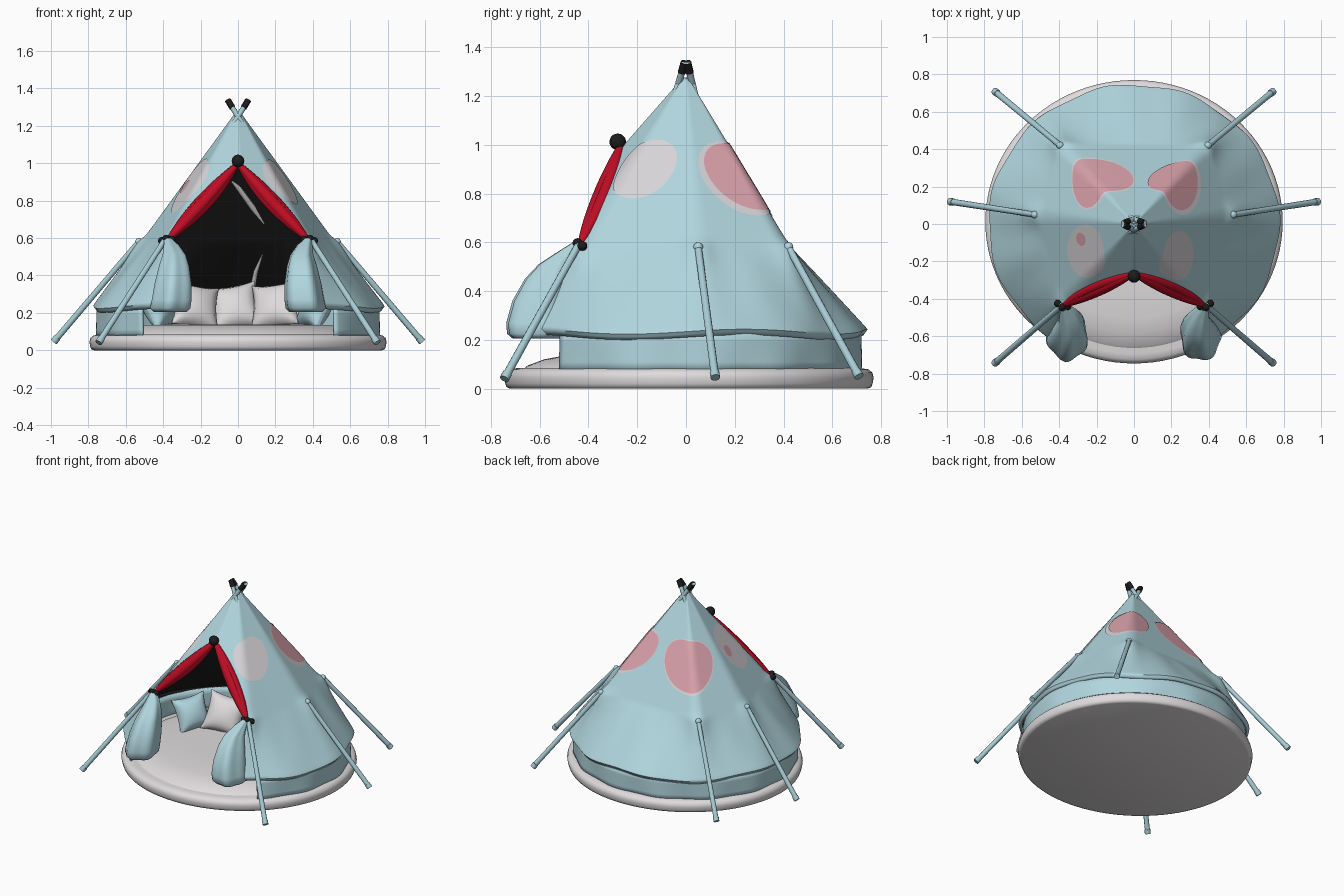
import bpy, bmesh, math
from mathutils import Vector, Matrix

if "Cube" in bpy.data.objects:
    bpy.data.objects.remove(bpy.data.objects["Cube"])

def mat(name, rgb):
    m = bpy.data.materials.new(name)
    m.diffuse_color = (*rgb, 1)
    m.use_nodes = True
    m.node_tree.nodes["Principled BSDF"].inputs["Base Color"].default_value = m.diffuse_color
    return m

BLUE = mat("light blue canvas", (.44, .67, .73))
POLE = mat("pole blue", (.39, .60, .66))
WHITE = mat("soft white", (.74, .71, .72))
PALE = mat("pale patch", (.68, .66, .68))
PINK = mat("pink patch", (.70, .36, .41))
RED = mat("red trim", (.52, .004, .018))
BLACK = mat("black", (.012, .012, .012))
LINING = mat("dark lining", (.01, .01, .01))

def surf(name, fn, nu, nv, mats, angle=50):
    """Mesh from a function of u, v in 0..1."""
    bm = bmesh.new()
    g = [[bm.verts.new(fn(i / nu, j / nv)) for i in range(nu + 1)] for j in range(nv + 1)]
    for j in range(nv):
        for i in range(nu):
            bm.faces.new((g[j][i], g[j][i + 1], g[j + 1][i + 1], g[j + 1][i]))
    bmesh.ops.remove_doubles(bm, verts=bm.verts, dist=1e-5)
    return finish(name, bm, mats, angle)

def finish(name, bm, mats, angle=50):
    me = bpy.data.meshes.new(name)
    bm.to_mesh(me)
    bm.free()
    ob = bpy.data.objects.new(name, me)
    bpy.context.collection.objects.link(ob)
    for m in mats:
        me.materials.append(m)
    select(ob)
    bpy.ops.object.shade_smooth_by_angle(angle=math.radians(angle))
    return ob

def select(ob):
    bpy.ops.object.select_all(action='DESELECT')
    ob.select_set(True)
    bpy.context.view_layer.objects.active = ob

def tube(name, pts, radii, m):
    cu = bpy.data.curves.new(name, 'CURVE')
    cu.dimensions = '3D'
    cu.bevel_depth, cu.bevel_resolution, cu.use_fill_caps = 1, 3, True
    sp = cu.splines.new('POLY')
    sp.points.add(len(pts) - 1)
    for p, co, r in zip(sp.points, pts, radii):
        p.co, p.radius = (*co, 1), r
    ob = bpy.data.objects.new(name, cu)
    bpy.context.collection.objects.link(ob)
    cu.materials.append(m)
    select(ob)
    bpy.ops.object.convert(target='MESH')
    bpy.ops.object.shade_smooth_by_angle(angle=math.radians(50))

def ball(name, loc, r, m, scale=(1, 1, 1)):
    bm = bmesh.new()
    bmesh.ops.create_uvsphere(bm, u_segments=16, v_segments=10, radius=r,
                              matrix=Matrix.Translation(loc) @ Matrix.Diagonal((*scale, 1)))
    finish(name, bm, [m])

def adiff(a, b):
    return (a - b + 180) % 360 - 180

def gauss(d, s):
    return math.exp(-(d / s) ** 2)

# Canvas shape: seven-cornered pyramid above the ties, easing to an oval hem below
TIE_Z, APEX_Z, HEM_Z = .585, 1.29, .235
CORNERS = [(0, -.63), (.385, -.435), (.52, .05), (.39, .425), (-.39, .425), (-.52, .05), (-.385, -.435)]
TIES = [math.degrees(math.atan2(y, x)) for x, y in CORNERS[1:]]

def corner_radius(az):
    """Distance from the axis to the corner outline, in direction az."""
    d = Vector((math.cos(math.radians(az)), math.sin(math.radians(az))))
    best = 9
    for a, b in zip(CORNERS, CORNERS[1:] + CORNERS[:1]):
        e = Vector(b) - Vector(a)
        k = d.x * e.y - d.y * e.x
        if k > 1e-6:
            best = min(best, (a[0] * e.y - a[1] * e.x) / k)
    return best

ROUND = [sum(corner_radius(i + d) for d in (-4, -2, 0, 2, 4)) / 5 for i in range(360)]

def outline(az):
    i = math.floor(az)
    return ROUND[i % 360] + (ROUND[(i + 1) % 360] - ROUND[i % 360]) * (az - i)

def canvas(az, z, off=0):
    t = math.radians(az)
    hull = outline(az)
    if z >= TIE_Z:
        r, low = hull * (APEX_Z - z) / (APEX_Z - TIE_Z), 0
    else:
        w = max(0, (z - HEM_Z) / (TIE_Z - HEM_Z))
        oval = 1 / math.hypot(math.cos(t) / .778, math.sin(t) / .745)
        r = oval * (1 - w) + hull * w - max(0, HEM_Z - z) * .7
        low = 1 - w
        r += .007 * math.sin(11 * t + 1) * low + .01 * math.sin(17 * t) * low * w
    for a in TIES:
        r += .018 * gauss(adiff(az, a), 6) * gauss(z - .575, .03 if z > .575 else .09)
    r += off
    return (r * math.cos(t), r * math.sin(t), z + .01 * low * math.sin(5 * t))

def opening(z):
    """Half angle of the doorway at height z."""
    t = (1 - z) / .41
    if t <= 0:
        return 0
    if t < 1:
        return math.degrees(math.atan2(.385 * t, .26 + .175 * t))
    return 41.5 - 10 * (.59 - z) / .38

def canvas_uv(u, v):
    z = .21 + 1.065 * v
    phi = opening(z)
    return canvas(-90 + phi + u * (360 - 2 * phi), z)

tent = surf("tent_canvas", canvas_uv, 180, 90, [BLUE, LINING], 60)
so = tent.modifiers.new("thickness", 'SOLIDIFY')
so.thickness, so.offset, so.material_offset = .012, -1, 1

# Short wall under the hem
def wall_uv(u, v):
    t = math.radians(-47 + u * 274)
    r = 1 + .008 * math.sin(14 * t) * (1 - v)
    return (.757 * r * math.cos(t), .005 + .715 * r * math.sin(t), .07 + .16 * v)
wall = surf("lower_wall", wall_uv, 120, 4, [BLUE])
so = wall.modifiers.new("thickness", 'SOLIDIFY')
so.thickness, so.offset = .015, -1

# Round base and floor cushion
def lathe(name, prof, m, ry, cy):
    n = len(prof) - 1
    def fn(u, v):
        r, z = prof[round(v * n)]
        t = 2 * math.pi * u
        return (r * math.cos(t), cy + r * ry * math.sin(t), z)
    surf(name, fn, 96, n, [m], 60)
lathe("base", [(0, 0), (.77, 0), (.785, .006), (.79, .02), (.795, .045), (.789, .066),
               (.772, .079), (.74, .084), (0, .084)], WHITE, .953, .012)
lathe("floor_cushion", [(.71, .08), (.69, .095), (.62, .12), (.54, .134), (.3, .137), (0, .137)],
      WHITE, .955, .01)

# Round painted patches laid on the canvas
def patch(name, az, z, hw, hz, m, off):
    def fn(u, v):
        a, k = 2 * math.pi * u, 1 - v
        zz = z + hz * k * math.sin(a)
        r = outline(az) * (APEX_Z - zz) / (APEX_Z - TIE_Z)
        return canvas(az + math.degrees(hw * k * math.cos(a) / r), zz, off)
    surf(name, fn, 48, 12, [m])
patch("right_patch_rim", 41, .862, .165, .152, PALE, .004)
patch("right_patch", 44, .87, .155, .137, PINK, .008)
patch("back_patch_rim", 126, .86, .195, .152, PALE, .004)
patch("back_patch", 126, .866, .185, .142, PINK, .008)
patch("front_right_patch", -35, .9, .125, .12, PALE, .005)
patch("front_left_patch", 208, .88, .13, .145, PALE, .004)
patch("front_left_spot", 196, .875, .035, .035, PINK, .008)

for s, side in ((-1, "left"), (1, "right")):
    # Guy poles with knots
    for nm, a, b in (("front", (.385, -.435, .6), (.745, -.745, .04)),
                     ("side", (.53, .05, .58), (.985, .12, .045)),
                     ("back", (.395, .42, .58), (.745, .71, .05))):
        a, b = Vector((a[0] * s, *a[1:])), Vector((b[0] * s, *b[1:]))
        tube(f"{side}_{nm}_guy_pole", [a, b], [.015, .017], POLE)
        c = b + (a - b).normalized() * .03
        tube(f"{side}_{nm}_pole_foot", [c, b], [.02, .02], POLE)
        if nm != "front":
            ball(f"{side}_{nm}_knot", a, .02, BLUE)
    # Black tie holding the curtain
    for i, (x, y, z) in enumerate(((.355, -.44, .592), (.385, -.445, .597), (.408, -.425, .585))):
        ball(f"{side}_tie_{i}", (x * s, y, z), .02, BLACK)

    # Door curtain gathered at the tie: x, y, z, half width, half depth per ring
    RINGS = [(.36, -.6, .205, 0, 0), (.36, -.605, .205, .085, .1), (.36, -.605, .225, .105, .122),
             (.352, -.605, .27, .103, .125), (.345, -.585, .36, .095, .12), (.34, -.555, .45, .078, .1),
             (.34, -.525, .51, .06, .075), (.355, -.48, .56, .04, .045), (.375, -.445, .6, .018, .018)]
    def curtain(u, v):
        x, y, z, hx, hy = RINGS[round(v * (len(RINGS) - 1))]
        t = 2 * math.pi * u * s
        k = 1 + .07 * math.sin(5 * t + .6)
        return (s * x + hx * k * math.cos(t) * s, y + hy * k * math.sin(t) * s, z)
    cur = surf(f"{side}_curtain", curtain, 40, len(RINGS) - 1, [BLUE], 70)
    bm = bmesh.new()
    bm.from_mesh(cur.data)
    bmesh.ops.recalc_face_normals(bm, faces=bm.faces)
    bm.to_mesh(cur.data)
    bm.free()

    # Gathered red trim along the doorway
    for k, (dx, dy, rad) in enumerate(((0, 0, .024), (-.024, .012, .018), (.02, .014, .02))):
        pts, rr = [], []
        for i in range(15):
            t = i / 14
            w = math.sin(math.pi * t)
            pts.append((s * (.375 * t + dx * w), -.266 - .168 * t + dy * w, 1 - .41 * t - .008 * w))
            rr.append(.01 + rad * w ** .7)
        tube(f"{side}_red_trim_{k}", pts, rr, RED)

    # Crossed pole tops with black caps
    for q in (-1, 1):
        a = Vector((s * .055, q * .005, 1.338))
        b = Vector((-s * .06, q * .055 - .005, 1.15))
        c = a + (b - a).normalized() * .05
        tube(f"{side}_top_pole_{q}", [a, b], [.014, .014], POLE)
        tube(f"{side}_top_cap_{q}", [a, c], [.017, .017], BLACK)

ball("door_knob", (0, -.28, 1.012), .034, BLACK)

# Pale streaks on the inner back wall
tube("upper_streak", [(-.03, .15, .9), (0, .18, .87), (.08, .24, .76), (.14, .29, .675)],
     [.006, .014, .016, .004], PALE)
tube("lower_streak", [(.08, .5, .34), (.095, .46, .42), (.13, .38, .51)], [.014, .012, .004], PALE)

# Pillows leaning around the back
def pillow(name, loc, yaw, roll, size, m):
    M = (Matrix.Translation(loc) @ Matrix.Rotation(math.radians(yaw), 4, 'Z')
         @ Matrix.Rotation(math.radians(62), 4, 'X') @ Matrix.Rotation(math.radians(roll), 4, 'Z'))
    bm = bmesh.new()
    bmesh.ops.create_cube(bm, size=2)
    bmesh.ops.subdivide_edges(bm, edges=bm.edges, cuts=9, use_grid_fill=True)
    for v in bm.verts:
        x, y, z = v.co
        puff = max(0, (1 - x * x) * (1 - y * y)) ** .5
        v.co = M @ Vector((size * x * (1 - .12 * (1 - y * y)), size * y * (1 - .12 * (1 - x * x)),
                           z * (.008 + .06 * puff)))
    finish(name, bm, [m], 70)
pillow("pillow_far_left", (-.43, .08, .23), 60, 5, .12, BLUE)
pillow("pillow_left", (-.23, .18, .235), 25, -12, .135, WHITE)
pillow("pillow_middle", (-.02, .3, .23), 0, 10, .135, WHITE)
pillow("pillow_right", (.2, .22, .24), -22, 9, .135, WHITE)
pillow("pillow_far_right", (.42, .08, .23), -60, -5, .12, BLUE)
